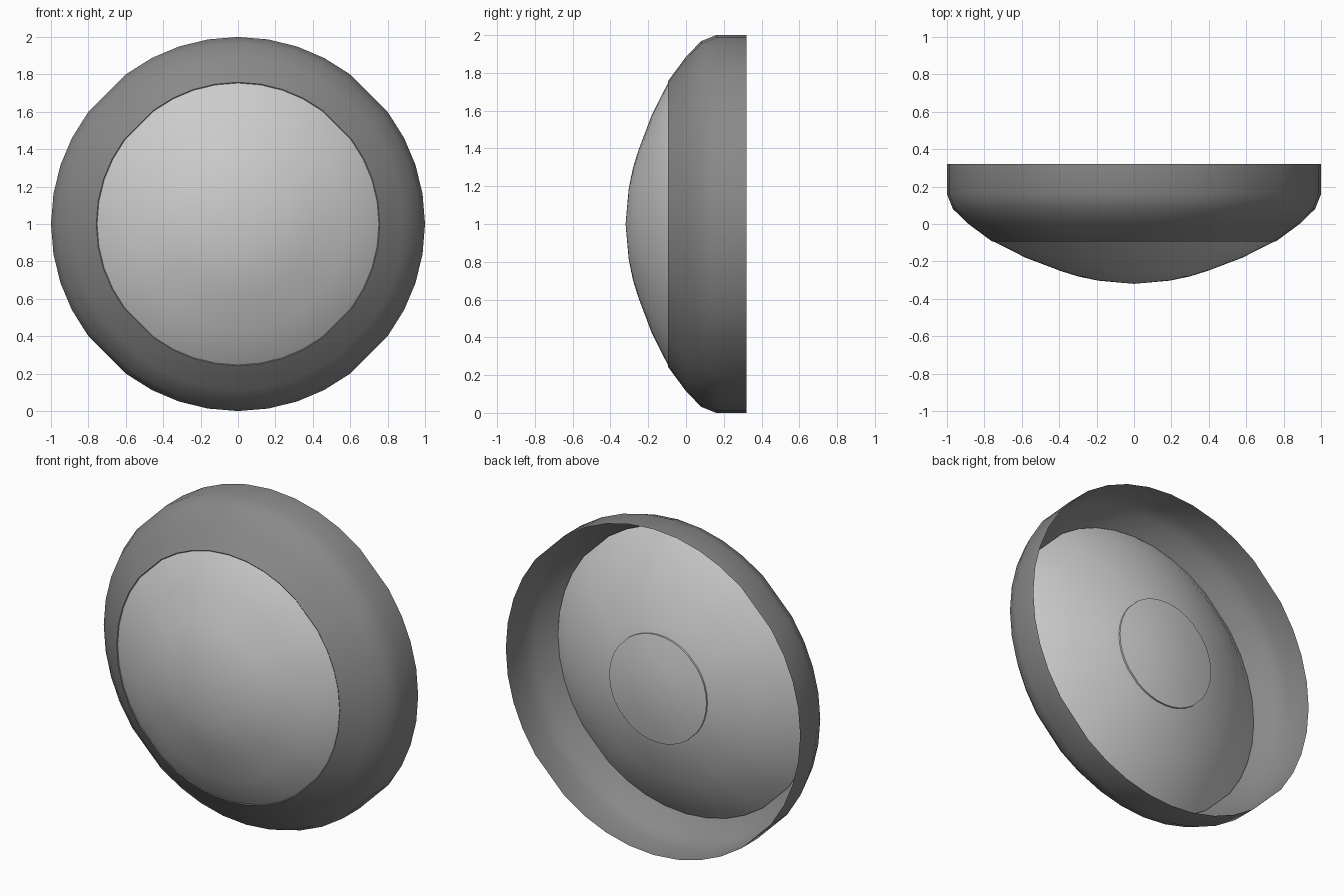
import bpy, bmesh
from math import radians, sin, cos

if "Cube" in bpy.data.objects:
    bpy.data.objects.remove(bpy.data.objects["Cube"])

# Rim angles of one quadrant, repeated around the circle
QUAD = [0, 9.4, 18.5, 27.4, 36.9, 53.1, 62.6, 71.5, 80.6]
ANGLES = [radians(q * 90 + a) for q in range(4) for a in QUAD]


def lathe(name, profile, flip=False):
    """Spin (radius, y) points about the y axis through z = 1."""
    bm = bmesh.new()
    rings = []
    for r, y in profile:
        if r == 0:
            v = bm.verts.new((0, y, 1))
            rings.append([v] * len(ANGLES))
        else:
            rings.append([bm.verts.new((r * cos(a), y, 1 + r * sin(a))) for a in ANGLES])
    n = len(ANGLES)
    for a, b in zip(rings, rings[1:]):
        for i in range(n):
            j = (i + 1) % n
            bm.faces.new(list(dict.fromkeys((a[i], a[j], b[j], b[i]))))
    if flip:
        bmesh.ops.reverse_faces(bm, faces=bm.faces)
    me = bpy.data.meshes.new(name)
    bm.to_mesh(me)
    bm.free()
    ob = bpy.data.objects.new(name, me)
    bpy.context.collection.objects.link(ob)
    bpy.context.view_layer.objects.active = ob
    ob.select_set(True)
    bpy.ops.object.shade_smooth_by_angle(angle=radians(32))
    ob.select_set(False)
    return ob


# Dark open-backed housing shell with a narrow front lip
housing = lathe("housing", [(0.748, -0.088), (0.758, -0.094), (0.885, 0.0),
                            (0.968, 0.08), (1.0, 0.16), (1.0, 0.32)])
dark = bpy.data.materials.new("dark_grey")
dark.diffuse_color = (0.25, 0.25, 0.25, 1)
dark.use_nodes = True
dark.node_tree.nodes["Principled BSDF"].inputs["Base Color"].default_value = dark.diffuse_color
housing.data.materials.append(dark)

# Front lens dome, its edge tucked under the housing
DOME = [(0, 0.32), (0.19, 0.303), (0.30, 0.28), (0.39, 0.252), (0.58, 0.18),
        (0.75, 0.094), (0.87, 0.0)]
lathe("front_lens", [(r, -y) for r, y in DOME])

# Matching rear dome inside the open back, and its raised centre cap
lathe("rear_dome", [(0.87, 0.0), (0.75, 0.09), (0.58, 0.175), (0.39, 0.248), (0.32, 0.265)])
lathe("rear_cap", [(0.33, 0.262), (0.33, 0.273), (0.19, 0.303), (0, 0.318)])
